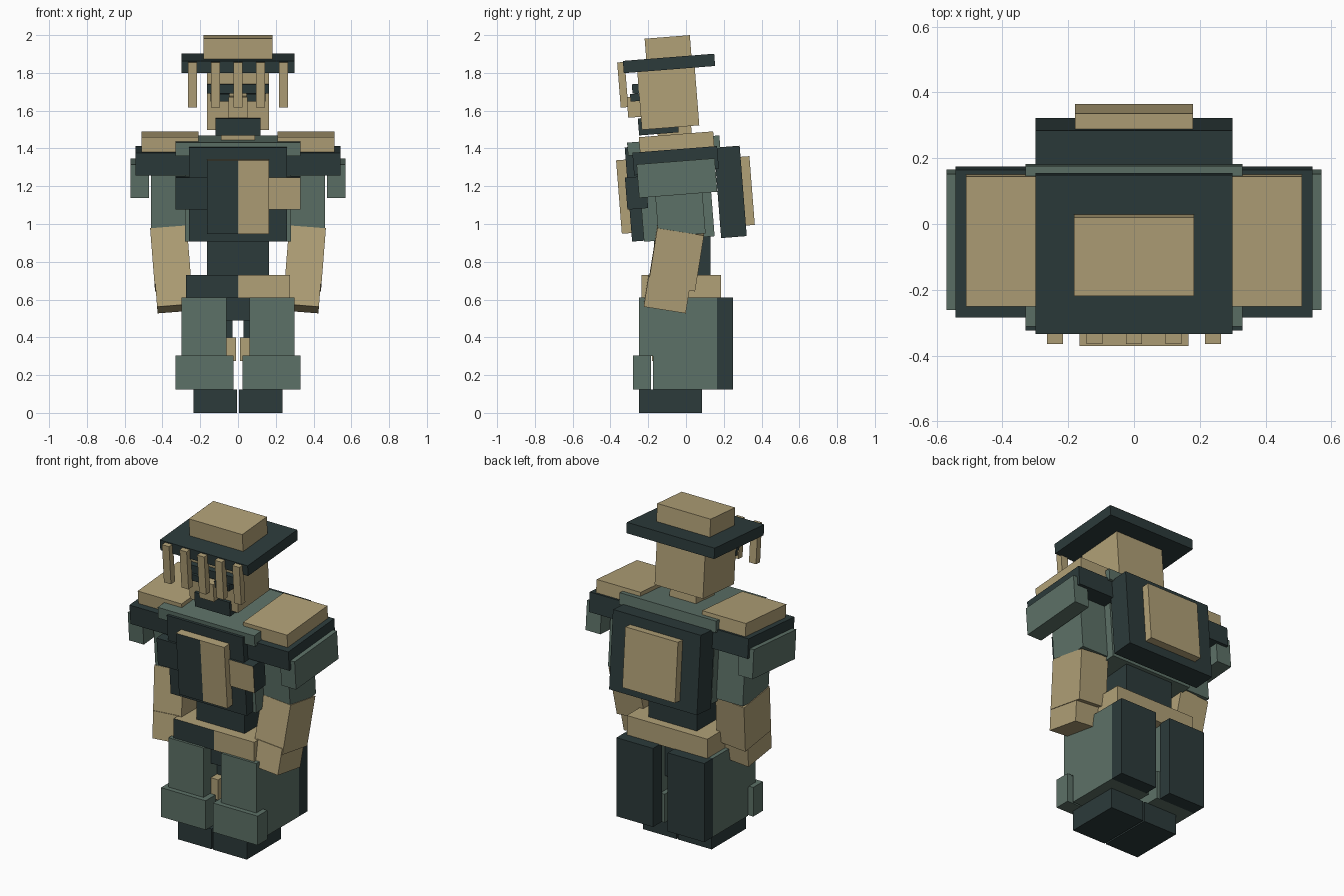
import bpy, bmesh
from math import radians
from mathutils import Matrix, Vector, Euler

cube = bpy.data.objects.get("Cube")
if cube:
    bpy.data.objects.remove(cube, do_unlink=True)


def material(name, rgb):
    m = bpy.data.materials.new(name)
    m.use_nodes = True
    m.diffuse_color = (*rgb, 1)
    m.node_tree.nodes["Principled BSDF"].inputs["Base Color"].default_value = (*rgb, 1)
    return m


TAN = material("sand_tan", (0.44, 0.355, 0.185))
DARK = material("dark_slate", (0.025, 0.043, 0.043))
GREEN = material("grey_green", (0.108, 0.165, 0.135))
LEAN = 4.5  # forward lean of the upper body


def box(name, mat, centre, size, tilt=0, roll=0, front=None, side=1):
    """Box with optional tilt; front=(material, side) repaints half the front face."""
    bm = bmesh.new()
    bmesh.ops.create_cube(bm, size=1, matrix=Matrix.Diagonal((*size, 1)))
    if front:
        bmesh.ops.bisect_plane(bm, geom=bm.verts[:] + bm.edges[:] + bm.faces[:],
                               plane_co=(0, 0, 0), plane_no=(1, 0, 0))
        bm.normal_update()
        for f in bm.faces:
            if f.normal.y < -0.9 and f.calc_center_median().x * side > 0:
                f.material_index = 1
    mesh = bpy.data.meshes.new(name)
    bm.to_mesh(mesh)
    bm.free()
    mesh.materials.append(mat)
    if front:
        mesh.materials.append(front)
    ob = bpy.data.objects.new(name, mesh)
    ob.location = Vector(centre)
    ob.rotation_euler = Euler((radians(tilt), radians(roll), 0))
    bpy.context.collection.objects.link(ob)
    return ob


def pair(name, mat, centre, size, tilt=0, roll=0):
    x, y, z = centre
    for tag, s in (("left", 1), ("right", -1)):
        box(f"{tag}_{name}", mat, (s * x, y, z), size, tilt, s * roll)


def span(name, mat, x, y, z):
    """Upright mirrored pair given by its ranges on each axis."""
    r = (x, y, z)
    pair(name, mat, [(a + b) / 2 for a, b in r], [b - a for a, b in r])


# Feet and legs
span("foot", DARK, (0.005, 0.235), (-0.25, 0.085), (0, 0.125))
span("lower_leg", GREEN, (0.03, 0.3), (-0.175, 0.165), (0.125, 0.3))
span("upper_leg", GREEN, (0.06, 0.3), (-0.25, 0.165), (0.3, 0.61))
span("shin_guard", GREEN, (0.025, 0.33), (-0.28, -0.185), (0.125, 0.305))
span("inner_knee", TAN, (0.01, 0.2), (-0.18, 0.0), (0.275, 0.4))
span("inner_thigh", DARK, (0.03, 0.2), (-0.12, 0.12), (0.39, 0.6))
span("coat_tail", DARK, (0.05, 0.3), (0.165, 0.25), (0.125, 0.61))

# Hips and waist
box("crotch", DARK, (0, -0.03, 0.56), (0.14, 0.3, 0.14))
box("belt", TAN, (0, -0.025, 0.668), (0.55, 0.42, 0.122), front=DARK, side=-1)
box("waist", DARK, (0, -0.02, 0.84), (0.33, 0.3, 0.34))

# Torso and armour
box("torso", GREEN, (0, -0.055, 1.17), (0.56, 0.375, 0.5), LEAN)
box("collar", GREEN, (0, -0.065, 1.415), (0.66, 0.49, 0.07), LEAN)
box("vest", DARK, (0, -0.255, 1.16), (0.52, 0.1, 0.5), LEAN)
box("chest_strap", DARK, (0, -0.262, 1.165), (0.66, 0.11, 0.17), LEAN, front=TAN)
box("chest_plate", TAN, (0, -0.325, 1.145), (0.33, 0.06, 0.39), LEAN, front=DARK, side=-1)
box("backpack", DARK, (0, 0.235, 1.17), (0.6, 0.136, 0.48), LEAN)
box("backpack_plate", TAN, (0, 0.32, 1.175), (0.36, 0.06, 0.365), LEAN)

# Shoulders and arms
pair("shoulder", DARK, (0.4, -0.055, 1.335), (0.285, 0.45, 0.12), LEAN)
pair("shoulder_pad", TAN, (0.36, -0.05, 1.435), (0.3, 0.395, 0.08), LEAN)
pair("arm_guard", GREEN, (0.52, -0.048, 1.243), (0.1, 0.415, 0.178), LEAN)
pair("upper_arm", GREEN, (0.37, -0.035, 1.12), (0.18, 0.25, 0.36), LEAN)
pair("forearm", TAN, (0.355, -0.052, 0.818), (0.195, 0.25, 0.3), -9, 4.5)
pair("hand", TAN, (0.346, -0.1, 0.63), (0.175, 0.225, 0.16), -9, 4.5)

# Head and face
box("neck", TAN, (0, -0.06, 1.48), (0.18, 0.18, 0.12), LEAN)
box("head", TAN, (0, -0.095, 1.68), (0.33, 0.305, 0.34), LEAN)
box("chin_guard", DARK, (0, -0.147, 1.522), (0.24, 0.21, 0.09), LEAN)
box("brow_band", DARK, (0, -0.255, 1.717), (0.33, 0.06, 0.05), LEAN)
pair("eye_patch", DARK, (0.095, -0.265, 1.67), (0.1, 0.06, 0.04), LEAN)
box("nose", TAN, (0, -0.275, 1.62), (0.1, 0.07, 0.11), LEAN)

# Hat with hanging tassels
box("hat_brim", DARK, (0, -0.09, 1.85), (0.6, 0.485, 0.065), LEAN)
box("hat_crown", TAN, (0, -0.095, 1.934), (0.365, 0.24, 0.113), LEAN)
for i in range(5):
    box(f"tassel_{i + 1}", TAN, (0.12 * (i - 2), -0.335, 1.737), (0.048, 0.04, 0.24), LEAN)
